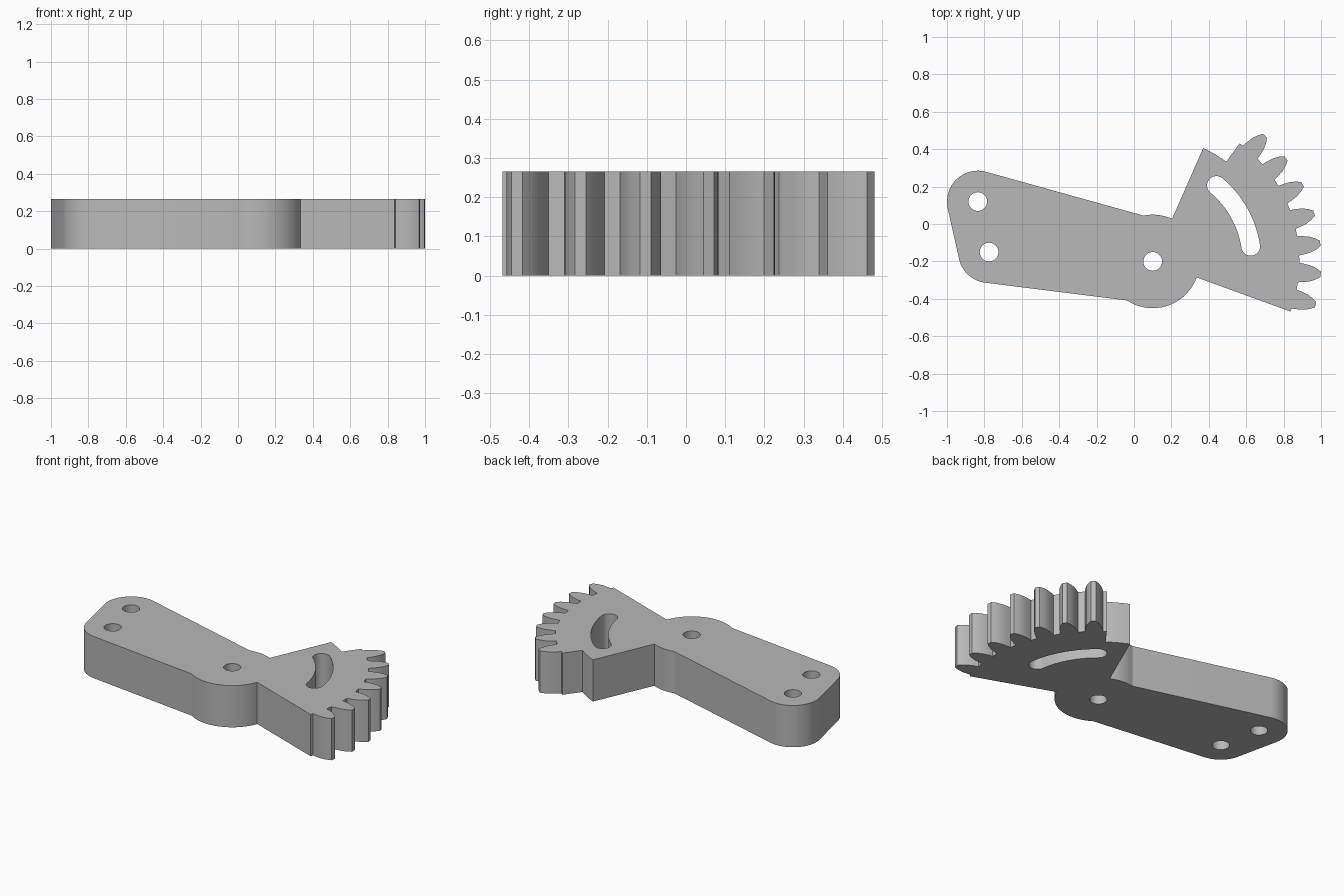
import bpy
import bmesh
from math import sin, cos, radians

old = bpy.data.objects.get("Cube")
if old:
    bpy.data.objects.remove(old, do_unlink=True)

HEIGHT = 0.265
HUB = (0.1, -0.2)
UPPER = (-0.835, 0.12)
LOWER = (-0.775, -0.15)
CORNER_R, HUB_R, HOLE_R = 0.165, 0.25, 0.05
ROOT_R, STEP_R, SLOT_R = 0.784, 0.663, 0.53
SECTOR_START, SECTOR_END = -20, 53.6
TOOTH_COUNT, TOOTH_PITCH, FIRST_TOOTH = 7, 10.52, -14.9


def polar(centre, radius, angle):
    a = radians(angle)
    return (centre[0] + radius * cos(a), centre[1] + radius * sin(a))


def arc(centre, radius, start, end, steps=16):
    return [polar(centre, radius, start + (end - start) * i / steps)
            for i in range(steps + 1)]


def circle(centre, radius, steps=32):
    return arc(centre, radius, 0, 360, steps)[:-1]


# Arm: two rounded corners and the hub
outline = arc(UPPER, CORNER_R, 74.4, 192.5)
outline += arc(LOWER, CORNER_R, 192.5, 263)[1:]
outline += arc(HUB, HUB_R, 236.6, 340, 24)

# Gear sector: curved teeth around the hub
flank = [(3.8, ROOT_R), (3.5, 0.81), (2.9, 0.845), (2.0, 0.876), (0.9, 0.901)]
tooth = [(-a, r) for a, r in flank] + flank[::-1]
outline.append(polar(HUB, ROOT_R, SECTOR_START))
for i in range(TOOTH_COUNT):
    middle = FIRST_TOOTH + i * TOOTH_PITCH
    outline += [polar(HUB, r, middle + a) for a, r in tooth]
outline.append(polar(HUB, ROOT_R, SECTOR_END))

# Toothless step, then back to the top of the hub
outline += arc(HUB, STEP_R, SECTOR_END, 66, 6)
outline += arc(HUB, HUB_R, 65.5, 101.5, 10)

# Curved slot with round ends
low, high = 8.7, 50
slot = arc(HUB, SLOT_R + HOLE_R, low, high, 20)
slot += arc(polar(HUB, SLOT_R, high), HOLE_R, high, high + 180, 12)[1:]
slot += arc(HUB, SLOT_R - HOLE_R, high, low, 20)[1:]
slot += arc(polar(HUB, SLOT_R, low), HOLE_R, low + 180, low + 360, 12)[1:-1]

# Fill the profile around its openings and extrude it
loops = [outline, slot] + [circle(c, HOLE_R) for c in (HUB, UPPER, LOWER)]
bm = bmesh.new()
edges = []
for loop in loops:
    verts = [bm.verts.new((x, y, 0)) for x, y in loop]
    edges += [bm.edges.new((v, verts[(i + 1) % len(verts)]))
              for i, v in enumerate(verts)]
bmesh.ops.triangle_fill(bm, edges=edges, use_beauty=True, normal=(0, 0, 1))
result = bmesh.ops.extrude_face_region(bm, geom=bm.faces[:])
top = [g for g in result["geom"] if isinstance(g, bmesh.types.BMVert)]
bmesh.ops.translate(bm, verts=top, vec=(0, 0, HEIGHT))
bmesh.ops.recalc_face_normals(bm, faces=bm.faces[:])

mesh = bpy.data.meshes.new("gear_sector_arm")
bm.to_mesh(mesh)
bm.free()
arm = bpy.data.objects.new("gear_sector_arm", mesh)
bpy.context.collection.objects.link(arm)

# Plain grey material
grey = bpy.data.materials.new("plain_grey")
grey.use_nodes = True
colour = (0.48, 0.48, 0.48, 1)
grey.diffuse_color = colour
grey.node_tree.nodes["Principled BSDF"].inputs["Base Color"].default_value = colour
mesh.materials.append(grey)

# Smooth arcs, sharp rims and teeth
bpy.ops.object.select_all(action="DESELECT")
arm.select_set(True)
bpy.context.view_layer.objects.active = arm
bpy.ops.object.shade_smooth_by_angle(angle=radians(25))
